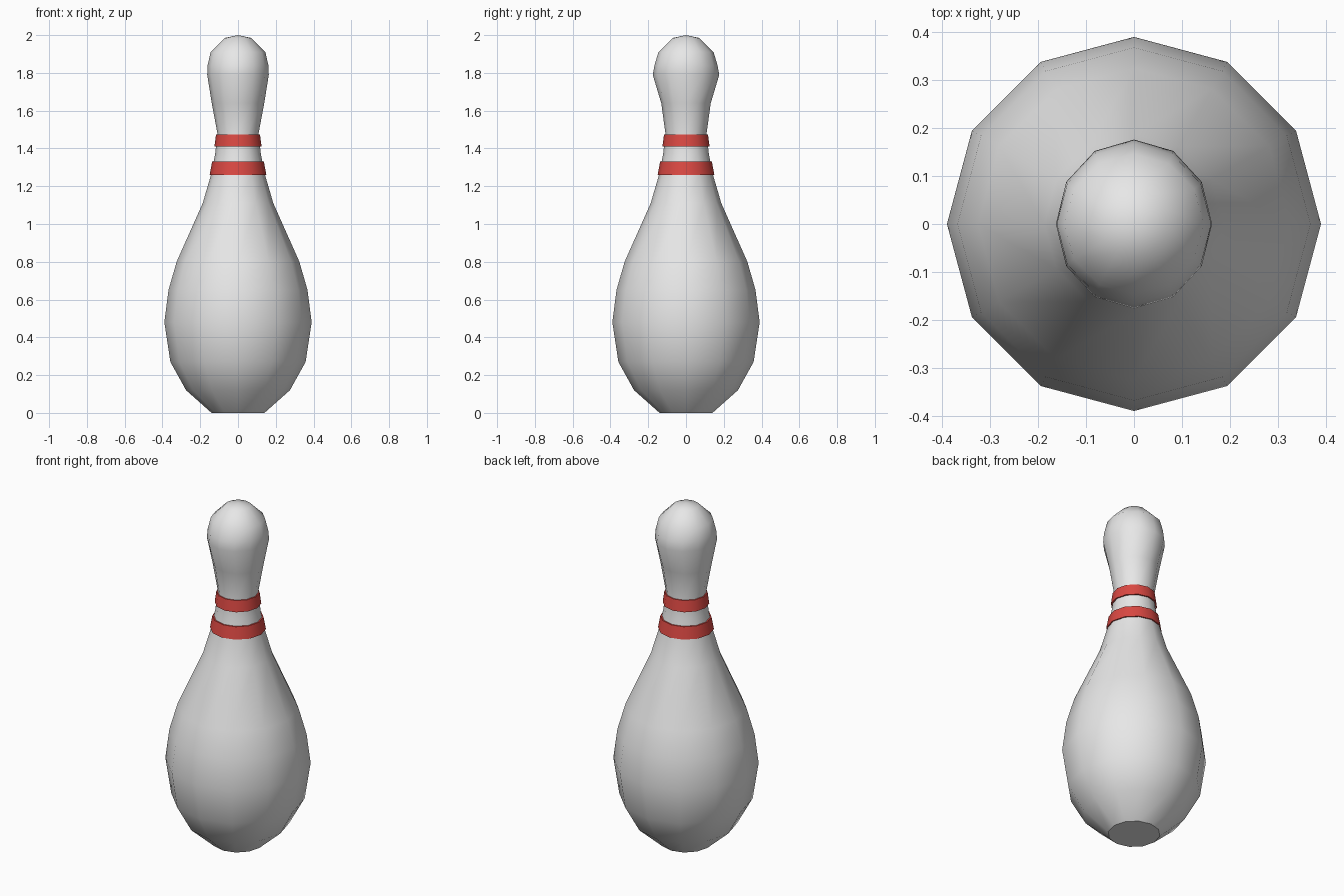
import bpy, bmesh, math

if "Cube" in bpy.data.objects:
    bpy.data.objects.remove(bpy.data.objects["Cube"])

SIDES = 12


def material(name, rgb):
    m = bpy.data.materials.new(name)
    m.diffuse_color = (*rgb, 1)
    m.use_nodes = True
    m.node_tree.nodes["Principled BSDF"].inputs["Base Color"].default_value = m.diffuse_color
    return m


white = material("white", (0.8, 0.8, 0.8))
red = material("red", (0.70, 0.065, 0.055))


def lathe(name, profile, mat, top=None, bottom=False, closed=False):
    """Stack 12-sided rings of (z, x radius, y radius) into a surface."""
    bm = bmesh.new()
    rings = []
    for z, rx, ry in profile:
        angles = [2 * math.pi * i / SIDES for i in range(SIDES)]
        rings.append([bm.verts.new((rx * math.cos(a), ry * math.sin(a), z)) for a in angles])
    pairs = list(zip(rings, rings[1:]))
    if closed:
        pairs.append((rings[-1], rings[0]))
    for lo, hi in pairs:
        for i in range(SIDES):
            j = (i + 1) % SIDES
            bm.faces.new((lo[i], lo[j], hi[j], hi[i]))
    if bottom:
        bm.faces.new(rings[0][::-1])
    if top is not None:
        tip = bm.verts.new((0, 0, top))
        for i in range(SIDES):
            bm.faces.new((rings[-1][i], rings[-1][(i + 1) % SIDES], tip))
    bmesh.ops.recalc_face_normals(bm, faces=bm.faces)
    mesh = bpy.data.meshes.new(name)
    bm.to_mesh(mesh)
    bm.free()
    mesh.materials.append(mat)
    ob = bpy.data.objects.new(name, mesh)
    bpy.context.collection.objects.link(ob)
    bpy.ops.object.select_all(action='DESELECT')
    ob.select_set(True)
    bpy.context.view_layer.objects.active = ob
    bpy.ops.object.shade_smooth_by_angle(angle=math.radians(40))
    return ob


# Pin body: flat base, wide belly, narrow neck, slightly oval head
body = [(z, r, r) for z, r in (
    (0, 0.14), (0.12, 0.275), (0.27, 0.358), (0.48, 0.39), (0.65, 0.368),
    (0.80, 0.325), (1.11, 0.187), (1.26, 0.143), (1.37, 0.121), (1.48, 0.109))]
head = [(1.64, 0.139, 0.131), (1.79, 0.163, 0.176), (1.84, 0.161, 0.167),
        (1.91, 0.145, 0.146), (1.985, 0.070, 0.070)]
lathe("pin_body", body + head, white, top=2.0, bottom=True)

# Two thin painted neck bands
for name, z0, r0, z1, r1 in (("lower_band", 1.26, 0.150, 1.33, 0.137),
                             ("upper_band", 1.41, 0.125, 1.475, 0.116)):
    t = 0.009
    rows = ((z0, r0), (z1, r1), (z1, r1 - t), (z0, r0 - t))
    lathe(name, [(z, r, r) for z, r in rows], red, closed=True)
